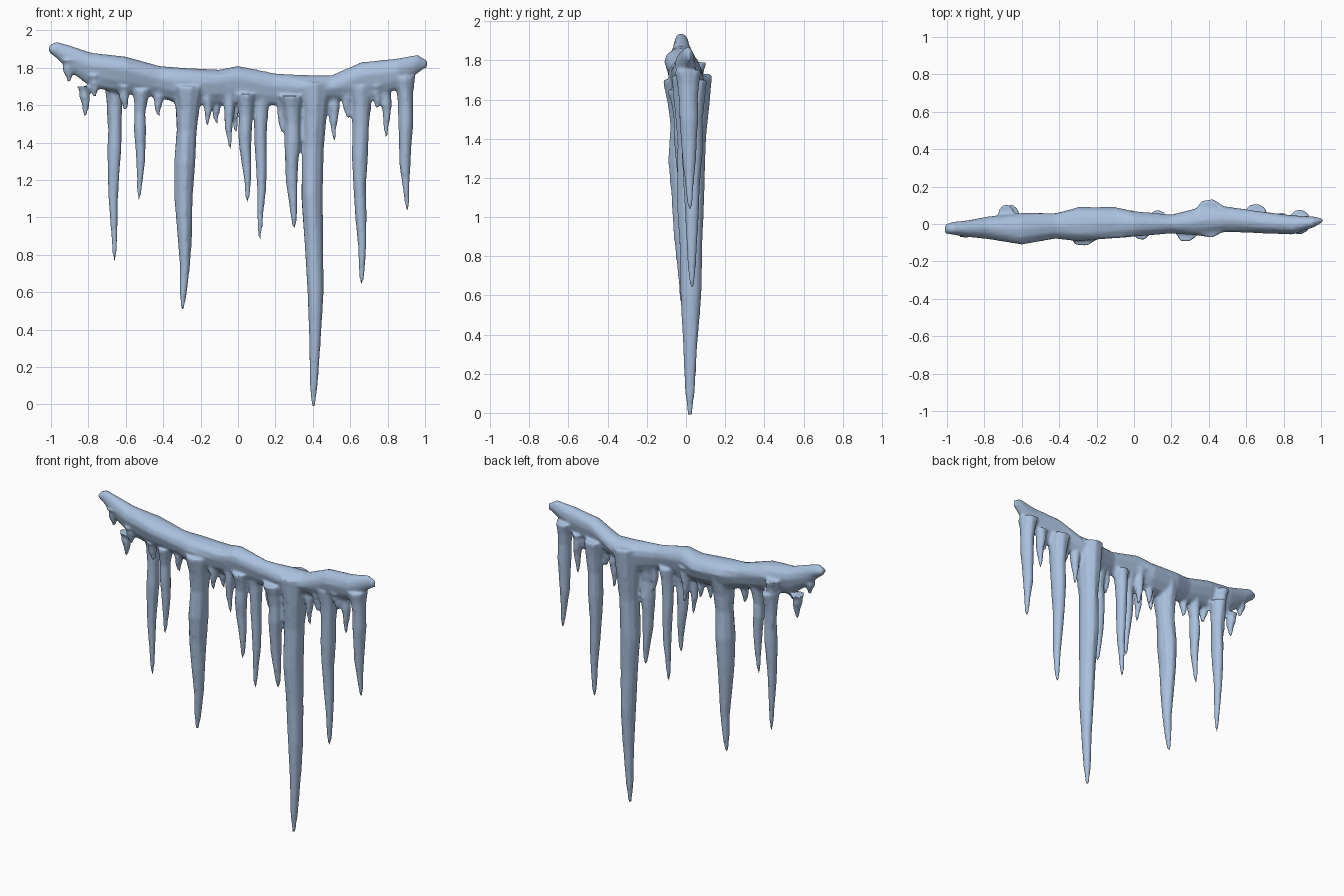
import bpy, bmesh, math, random
from mathutils import Vector

random.seed(4)
cube = bpy.data.objects.get("Cube")
if cube:
    bpy.data.objects.remove(cube, do_unlink=True)

# Ice material
ice = bpy.data.materials.new("pale_blue_ice")
ice.use_nodes = True
colour = (0.40, 0.53, 0.73, 1)
ice.diffuse_color = colour
ice.node_tree.nodes["Principled BSDF"].inputs["Base Color"].default_value = colour


def loft(bm, rings):
    """Skin a list of equally sized point rings and cap both ends."""
    loops = [[bm.verts.new(point) for point in ring] for ring in rings]
    for upper, lower in zip(loops, loops[1:]):
        for i in range(len(upper)):
            j = (i + 1) % len(upper)
            bm.faces.new((upper[i], upper[j], lower[j], lower[i]))
    bm.faces.new(loops[0])
    bm.faces.new(loops[-1])


def circle(count):
    return [(math.cos(a), math.sin(a))
            for a in (math.tau * i / count for i in range(count))]


def jitter(amount):
    return random.uniform(1 - amount, 1 + amount)


def add_ridge(bm, stations):
    """Uneven beam along x with a rounded crest and a narrowing underside."""
    rings = []
    for x, top, bottom, front, back in stations:
        crest = top - min(0.07, (top - bottom) / 2)
        middle, half = (front + back) / 2, (back - front) / 2
        ring = []
        for c, s in circle(12):
            if s >= 0:
                z = crest + s * (top - crest)
                y = middle + c * half * jitter(0.08)
            else:
                z = crest + s * (crest - bottom)
                y = middle + c * half * (1 + 0.25 * s)
            ring.append(Vector((x, y, z)))
        rings.append(ring)
    loft(bm, rings)


# Thickness of an icicle at fractions of its length
TAPER = ((0, 1.5), (.1, 1.15), (.2, 1), (.35, 1.02), (.5, .85),
         (.65, .72), (.8, .52), (.93, .36), (1, .16))


def add_icicle(bm, x, y, root, tip_x, tip_y, tip, radius, depth=1.2):
    """Knobbly tapering spike hanging from the ridge."""
    rings = []
    for t, scale in TAPER:
        wander = 0.12 * radius * math.sin(9 * t + 20 * x)
        centre = Vector((x + (tip_x - x) * t + wander,
                         y + (tip_y - y) * t, root + (tip - root) * t))
        r = radius * scale * jitter(0.06)
        rings.append([centre + Vector((c * r * jitter(0.07),
                                       s * r * depth * jitter(0.07), 0))
                      for c, s in circle(9)])
    loft(bm, rings)


# Ridge stations: x, top, underside, front, back
RIDGE = [
    (-1.01, 1.92, 1.88, -.05, 0), (-.97, 1.94, 1.85, -.06, .01),
    (-.9, 1.92, 1.78, -.07, .02), (-.78, 1.88, 1.69, -.08, .04),
    (-.6, 1.86, 1.66, -.11, .06), (-.42, 1.81, 1.64, -.08, .06),
    (-.3, 1.8, 1.6, -.1, .09), (-.1, 1.79, 1.6, -.08, .09),
    (0, 1.81, 1.6, -.07, .07), (.2, 1.77, 1.6, -.05, .05),
    (.38, 1.76, 1.54, -.06, .1), (.5, 1.76, 1.62, -.04, .09),
    (.66, 1.83, 1.63, -.05, .07), (.85, 1.85, 1.68, -.06, .05),
    (.96, 1.87, 1.77, -.02, .04), (1.01, 1.84, 1.8, .01, .03),
]

# Long icicles: root x, y, z, then tip x, y, z, then radius
LONG = [
    (-.66, .04, 1.7, -.665, .03, .76, .037),
    (-.52, -.03, 1.68, -.525, -.02, 1.09, .032),
    (-.275, -.02, 1.7, -.295, -.01, .51, .056),
    (.035, -.02, 1.66, .05, -.02, 1.08, .038),
    (.125, .02, 1.65, .12, .02, .88, .034),
    (.285, -.02, 1.65, .295, 0, .94, .044),
    (.4, .03, 1.72, .41, .02, -.01, .062),
    (.65, .03, 1.7, .66, .03, .64, .045),
    (.89, .01, 1.75, .9, .02, 1.04, .04),
]

# Short spikes along the underside: x, y, tip height
SHORT = [
    (-.91, -.03, 1.72), (-.82, -.02, 1.54), (-.77, -.04, 1.64),
    (-.61, -.04, 1.57), (-.43, -.02, 1.54), (-.165, -.03, 1.49),
    (-.12, .01, 1.5), (-.05, -.02, 1.36), (-.02, .03, 1.45),
    (.23, 0, 1.45), (.51, .03, 1.41), (.58, .01, 1.53),
    (.74, 0, 1.58), (.79, .02, 1.43),
]

bm = bmesh.new()
add_ridge(bm, RIDGE)
for spec in LONG:
    add_icicle(bm, *spec)
for x, y, tip in SHORT:
    root = max(1.7, tip + 0.12)
    add_icicle(bm, x, y, root, x + 0.005, y, tip, 0.028)

# Back bulges where the heavy icicles join the ridge
add_icicle(bm, -.68, .05, 1.79, -.67, .05, 1.35, .032)
add_icicle(bm, .38, .065, 1.73, .4, .03, 1.1, .034)

bmesh.ops.recalc_face_normals(bm, faces=bm.faces)
mesh = bpy.data.meshes.new("icicle_row")
bm.to_mesh(mesh)
bm.free()
mesh.materials.append(ice)
row = bpy.data.objects.new("icicle_row", mesh)
bpy.context.collection.objects.link(row)

# Fuse the ridge and icicles into one frozen mass
fuse = row.modifiers.new("fuse", 'REMESH')
fuse.mode = 'VOXEL'
fuse.voxel_size = 0.01
fuse.use_smooth_shade = True
melt = row.modifiers.new("melt", 'SMOOTH')
melt.factor = 0.5
melt.iterations = 4
